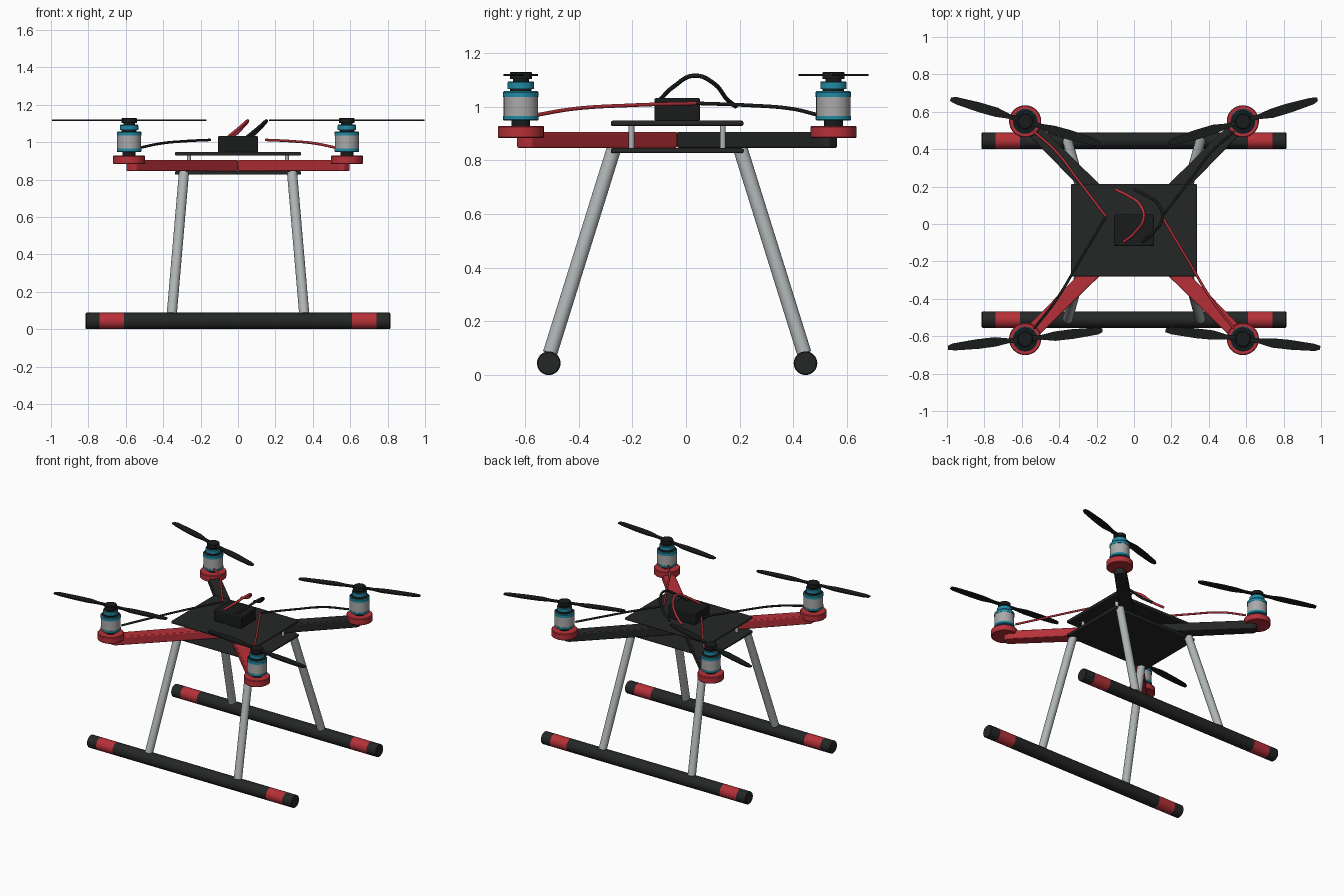
import bpy, bmesh, math
from mathutils import Vector, Matrix

if "Cube" in bpy.data.objects:
    bpy.data.objects.remove(bpy.data.objects["Cube"])

CY = -0.033          # y of the airframe centre
M = 0.582            # motor offset from the centre in x and y


def mat(name, r, g, b):
    m = bpy.data.materials.new(name)
    m.diffuse_color = (r, g, b, 1)
    m.use_nodes = True
    m.node_tree.nodes["Principled BSDF"].inputs["Base Color"].default_value = m.diffuse_color
    return m


RED = mat("red", 0.47, 0.03, 0.04)
DARK = mat("charcoal", 0.018, 0.019, 0.019)
BLACK = mat("black", 0.010, 0.011, 0.011)
TEAL = mat("teal", 0.016, 0.26, 0.37)
SILVER = mat("silver", 0.43, 0.46, 0.47)
GREY = mat("motor_grey", 0.40, 0.40, 0.40)


def finish(name, bm, mats, bevel=0, smooth=True):
    bmesh.ops.recalc_face_normals(bm, faces=bm.faces)
    me = bpy.data.meshes.new(name)
    bm.to_mesh(me)
    bm.free()
    ob = bpy.data.objects.new(name, me)
    bpy.context.collection.objects.link(ob)
    for m in mats:
        me.materials.append(m)
    if bevel:
        mod = ob.modifiers.new("bevel", 'BEVEL')
        mod.width, mod.segments = bevel, 2
    if smooth:
        bpy.ops.object.select_all(action='DESELECT')
        ob.select_set(True)
        bpy.context.view_layer.objects.active = ob
        bpy.ops.object.shade_smooth_by_angle(angle=math.radians(35))
    return ob


def lathe(name, profile, mats, matrix, sides=32):
    """Revolve (radius, height, material of the band to the next point) about local z."""
    bm = bmesh.new()
    rings = []
    for r, z, _ in profile:
        rings.append([bm.verts.new(matrix @ Vector((r * math.cos(2 * math.pi * i / sides),
                      r * math.sin(2 * math.pi * i / sides), z))) for i in range(sides)])
    for k in range(len(rings) - 1):
        a, b = rings[k], rings[k + 1]
        for i in range(sides):
            j = (i + 1) % sides
            bm.faces.new((a[i], a[j], b[j], b[i])).material_index = profile[k][2]
    bm.faces.new(rings[0]).material_index = profile[0][2]
    bm.faces.new(rings[-1]).material_index = profile[-1][2]
    return finish(name, bm, mats)


def rod(name, p, q, r, m, sides=24):
    p, q = Vector(p), Vector(q)
    d = q - p
    mx = Matrix.Translation(p) @ d.to_track_quat('Z', 'Y').to_matrix().to_4x4()
    return lathe(name, [(r, 0, 0), (r, d.length, 0)], [m], mx, sides)


def prism(name, outline, z0, z1, m, matrix=Matrix(), bevel=0):
    bm = bmesh.new()
    f = bm.faces.new([bm.verts.new((x, y, z0)) for x, y in outline])
    ext = bmesh.ops.extrude_face_region(bm, geom=[f])
    for v in ext["geom"]:
        if isinstance(v, bmesh.types.BMVert):
            v.co.z = z1
    bm.transform(matrix)
    return finish(name, bm, [m], bevel)


def box(name, x, y0, y1, z0, z1, m, bevel):
    return prism(name, [(-x, y0), (x, y0), (x, y1), (-x, y1)], z0, z1, m, bevel=bevel)


def wire(name, pts, r, m):
    cu = bpy.data.curves.new(name, 'CURVE')
    cu.dimensions = '3D'
    cu.bevel_depth, cu.bevel_resolution, cu.resolution_u = r, 3, 10
    cu.use_fill_caps = True
    sp = cu.splines.new('BEZIER')
    sp.bezier_points.add(len(pts) - 1)
    for bp, p in zip(sp.bezier_points, pts):
        bp.co = p
        bp.handle_left_type = bp.handle_right_type = 'AUTO'
    cu.materials.append(m)
    ob = bpy.data.objects.new(name, cu)
    bpy.context.collection.objects.link(ob)
    bpy.ops.object.select_all(action='DESELECT')
    ob.select_set(True)
    bpy.context.view_layer.objects.active = ob
    bpy.ops.object.convert(target='MESH')


# Centre plates, battery box
box("bottom_plate", 0.337, CY - 0.247, CY + 0.247, 0.826, 0.845, DARK, 0.006)
box("top_plate", 0.337, CY - 0.247, CY + 0.247, 0.928, 0.947, DARK, 0.006)
box("battery_box", 0.107, -0.117, 0.052, 0.945, 1.032, BLACK, 0.006)

# Motor profile: base, teal rims, grey can, teal cap, black propeller hub
MOTOR = [(0.035, 0.920, 1), (0.035, 0.947, 0), (0.062, 0.947, 0), (0.066, 0.951, 0),
         (0.066, 0.965, 2), (0.064, 0.965, 2), (0.064, 1.035, 0), (0.066, 1.035, 0),
         (0.066, 1.053, 0), (0.061, 1.058, 1), (0.040, 1.058, 1), (0.040, 1.066, 0),
         (0.049, 1.066, 0), (0.049, 1.090, 0), (0.046, 1.094, 1), (0.030, 1.094, 1),
         (0.030, 1.103, 1), (0.041, 1.103, 1), (0.041, 1.126, 1), (0.038, 1.129, 1)]

# One half of the propeller outline; the other half is turned by 180 degrees
BLADE = [(0.02, -0.014), (0.09, -0.014), (0.16, -0.028), (0.26, -0.028), (0.39, -0.020),
         (0.415, -0.010), (0.417, 0.010), (0.38, 0.018), (0.25, 0.024), (0.16, 0.022),
         (0.09, 0.012), (0.02, 0.014)]
PROP = BLADE + [(-x, -y) for x, y in BLADE]

for sx, side in ((-1, "left"), (1, "right")):
    for sy, end in ((-1, "front"), (1, "back")):
        tag = f"{end}_{side}"
        mx, my = sx * M, CY + sy * M
        at_motor = Matrix.Translation((mx, my, 0))

        # Diagonal arm, red in front and dark behind
        arm_m = RED if sy < 0 else DARK
        turn = Matrix.Translation((0, CY, 0)) @ Matrix.Rotation(math.atan2(sy, sx), 4, 'Z')
        prism(tag + "_arm", [(0, 0), (0.046, -0.046), (0.80, -0.038), (0.824, -0.020),
                             (0.824, 0.020), (0.80, 0.038), (0.046, 0.046)],
              0.846, 0.906, arm_m, turn, 0.006)

        # Motor mount, motor and propeller
        lathe(tag + "_motor_mount", [(0.082, 0.882, 0), (0.086, 0.886, 0), (0.086, 0.924, 0),
                                     (0.082, 0.928, 0)], [RED], at_motor)
        lathe(tag + "_motor", MOTOR, [TEAL, BLACK, GREY], at_motor)
        angle = sx * (16.5 if sy > 0 else -6.5)
        prism(tag + "_propeller", PROP, 1.113, 1.122, BLACK,
              at_motor @ Matrix.Rotation(math.radians(angle), 4, 'Z'))

        # Standoff between the plates, landing leg
        px, py = sx * 0.262, CY + sy * 0.170
        rod(tag + "_standoff", (px, py, 0.84), (px, py, 0.93), 0.011, SILVER, 12)
        rod(tag + "_leg", (sx * 0.289, CY + sy * 0.237, 0.838),
            (sx * 0.354, CY + sy * 0.473, 0.082), 0.027, SILVER)

        # Motor wire to the battery
        m = RED if sx * sy < 0 else BLACK
        wire(tag + "_motor_wire", [(sx * 0.15, 0.04, 1.012),
                                   (sx * 0.29, 0.04 + (my - 0.04) * 0.36, 1.005),
                                   (sx * 0.42, 0.04 + (my - 0.04) * 0.69, 0.992),
                                   (sx * 0.535, my - sy * 0.055, 0.968)], 0.007, m)

# Landing skids with red bands near the ends
for sy, end in ((-1, "front"), (1, "back")):
    mx = Matrix.Translation((0, CY + sy * 0.478, 0.044)) @ Matrix.Rotation(math.pi / 2, 4, 'Y')
    R = 0.044
    lathe(end + "_skid", [(R - 0.004, -0.815, 0), (R, -0.811, 0), (R, -0.740, 1), (R, -0.610, 0),
                          (R, 0.610, 1), (R, 0.740, 0), (R, 0.811, 0), (R - 0.004, 0.815, 0)],
          [DARK, RED], mx)

# Battery leads arching over the box
for name, dx, m in (("red_battery_lead", 0, RED), ("black_battery_lead", 0.1, BLACK)):
    wire(name, [(-0.06 + dx, -0.10, 1.022), (0.005 + dx, -0.045, 1.075), (0.052 + dx, 0.035, 1.115),
                (0.03 + dx, 0.105, 1.085), (-0.03 + dx, 0.15, 1.03), (-0.10 + dx, 0.185, 1.0)],
         0.008, m)
